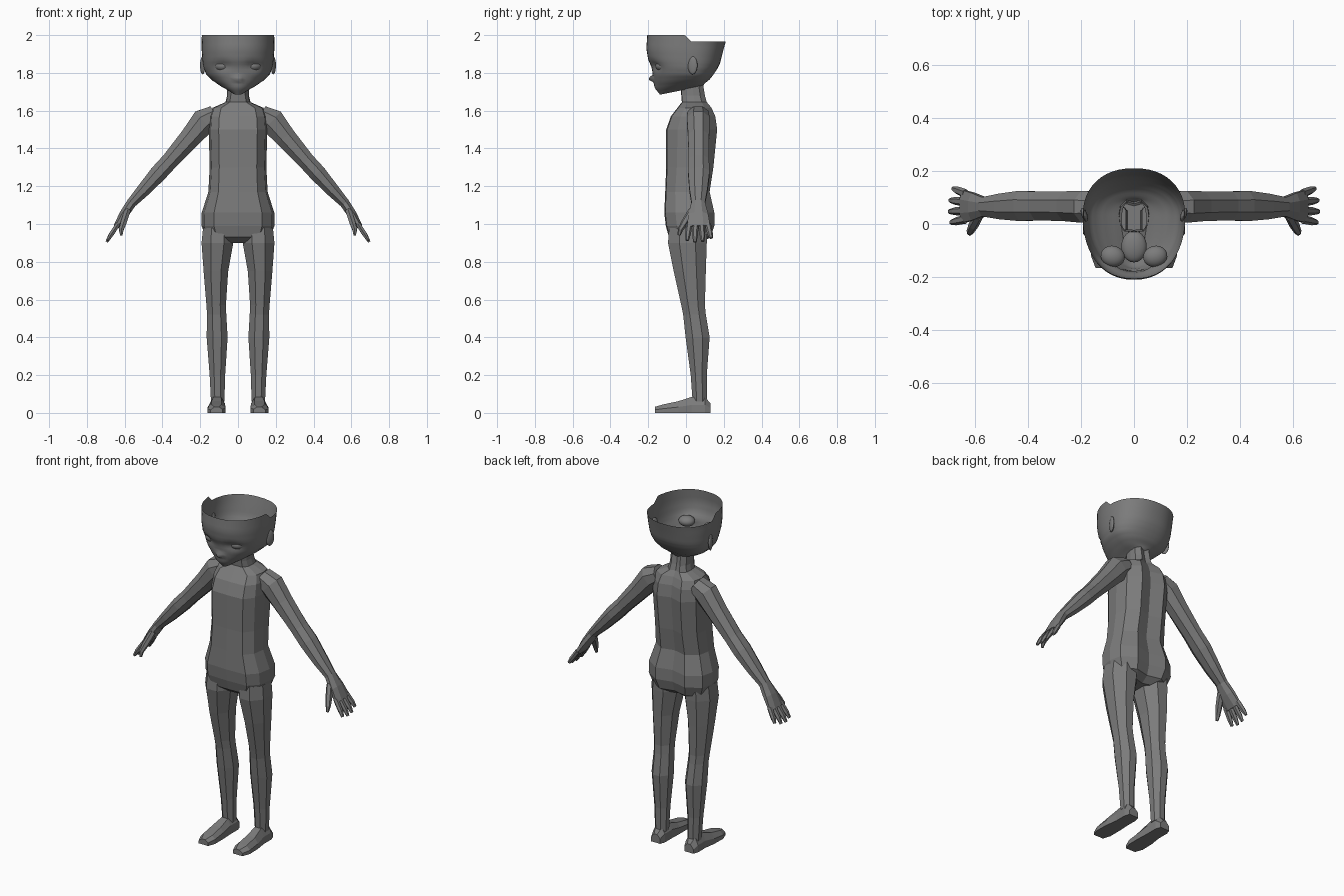
import bpy, bmesh, math
from mathutils import Vector

cube = bpy.data.objects.get("Cube")
if cube:
    bpy.data.objects.remove(cube)

skin = bpy.data.materials.new("grey skin")
skin.use_nodes = True
GREY = (0.2, 0.2, 0.2, 1)
skin.diffuse_color = GREY
skin.node_tree.nodes["Principled BSDF"].inputs["Base Color"].default_value = GREY


def finish(name, bm, mirror=False, smooth=None):
    """Turn a bmesh into a named object, mirrored over x if asked."""
    bmesh.ops.recalc_face_normals(bm, faces=bm.faces)
    mesh = bpy.data.meshes.new(name)
    bm.to_mesh(mesh)
    bm.free()
    mesh.materials.append(skin)
    ob = bpy.data.objects.new(name, mesh)
    bpy.context.collection.objects.link(ob)
    if mirror:
        ob.modifiers.new("mirror", 'MIRROR')
    if smooth:
        bpy.ops.object.select_all(action='DESELECT')
        ob.select_set(True)
        bpy.context.view_layer.objects.active = ob
        bpy.ops.object.shade_smooth_by_angle(angle=math.radians(smooth))
    return ob


def loft(bm, rings, start=True, end=True):
    """Skin a list of equal point rings, capping the ends if asked."""
    loops = [[bm.verts.new(p) for p in ring] for ring in rings]
    n = len(loops[0])
    for a, b in zip(loops, loops[1:]):
        for i in range(n):
            j = (i + 1) % n
            bm.faces.new((a[i], a[j], b[j], b[i]))
    if start:
        bm.faces.new(loops[0])
    if end:
        bm.faces.new(loops[-1])


def oval(centre, u, v, n):
    """Ring of n points around a centre with half axes u and v."""
    c, u, v = Vector(centre), Vector(u), Vector(v)
    angles = [math.tau * (i + 0.5) / n for i in range(n)]
    k = 1 / math.cos(math.pi / n)
    return [c + u * math.cos(a) * k + v * math.sin(a) * k for a in angles]


def limb(bm, sections, n):
    """Tube in the xz plane; sections are x, y, z, in-plane radius, y radius."""
    rings = []
    for i, (x, y, z, ru, rv) in enumerate(sections):
        a = Vector(sections[max(i - 1, 0)][:3])
        b = Vector(sections[min(i + 1, len(sections) - 1)][:3])
        d = (b - a).normalized()
        u = Vector((0, 1, 0)).cross(d).normalized()
        v = d.cross(u)
        rings.append(oval((x, y, z), u * ru, v * rv, n))
    loft(bm, rings)


# Torso and neck: height, half width, front y, back y
half = [(0, -1), (.66, -.96), (.93, -.55), (1, .05), (.92, .6), (.5, 1), (0, .82)]
outline = half + [(-x, y) for x, y in half[-2:0:-1]]
torso_levels = [(.9, .09, -.05, .08), (.93, .17, -.09, .13), (.99, .193, -.107, .15),
                (1.06, .192, -.115, .15), (1.17, .157, -.11, .125),
                (1.3, .15, -.105, .145), (1.5, .155, -.105, .165),
                (1.57, .15, -.08, .155), (1.615, .135, -.045, .135),
                (1.645, .066, -.022, .11), (1.68, .058, -.025, .1),
                (1.77, .055, -.03, .085)]
bm = bmesh.new()
loft(bm, [[(x * w, (f + b) / 2 + y * (b - f) / 2, z) for x, y in outline]
          for z, w, f, b in torso_levels], end=False)
finish("torso_and_neck", bm)

# Legs: height, inner x, outer x, front y, back y
leg_levels = [(.98, .03, .185, -.09, .11), (.9, .025, .193, -.095, .11),
              (.75, .052, .182, -.065, .105), (.57, .064, .167, -.025, .1),
              (.52, .062, .164, -.015, .105), (.4, .055, .166, -.002, .125),
              (.2, .068, .15, .025, .11), (.06, .072, .143, .035, .11)]
bm = bmesh.new()
loft(bm, [oval(((a + b) / 2, (f + k) / 2, z), ((b - a) / 2, 0, 0), (0, (k - f) / 2, 0), 8)
          for z, a, b, f, k in leg_levels])
finish("legs", bm, mirror=True)

# Feet: y, inner x, outer x, top height
foot_levels = [(-.165, .082, .145, .032), (-.12, .067, .162, .045), (-.04, .067, .16, .062),
               (.03, .07, .15, .085), (.1, .07, .15, .085), (.13, .08, .14, .05)]
bm = bmesh.new()
loft(bm, [[(a, y, 0), (b, y, 0), (b, y, h * .5), (b - .02, y, h), (a + .02, y, h), (a, y, h * .6)]
          for y, a, b, h in foot_levels])
finish("feet", bm, mirror=True)

# Arms and palms
bm = bmesh.new()
limb(bm, [(.12, .065, 1.58, .05, .055), (.18, .065, 1.545, .068, .06),
          (.25, .067, 1.46, .056, .056), (.36, .068, 1.335, .045, .054),
          (.42, .068, 1.27, .045, .057), (.5, .066, 1.18, .036, .048),
          (.565, .065, 1.11, .026, .036), (.605, .065, 1.05, .024, .052),
          (.645, .067, .985, .015, .062)], 8)
finish("arms", bm, mirror=True)

# Fingers and thumb
bm = bmesh.new()
for y, spread, reach in [(.018, -.008, .9), (.05, -.002, 1), (.083, .004, .95), (.115, .012, .75)]:
    limb(bm, [(.635, y, 1, .012, .015), (.64 + .035 * reach, y + spread, .985 - .045 * reach, .012, .013),
              (.64 + .055 * reach, y + spread * 1.5, .985 - .08 * reach, .007, .008)], 6)
limb(bm, [(.585, .035, 1.07, .016, .02), (.605, -.005, 1.01, .016, .017),
          (.618, -.03, .97, .012, .012), (.618, -.037, .94, .006, .007)], 6)
finish("fingers", bm, mirror=True)

# Open head shell: front z, back z, front y, back y, half width
head_levels = [(2, 1.965, -.205, .21, .193), (1.93, 1.91, -.21, .195, .192),
               (1.87, 1.85, -.2, .18, .187), (1.83, 1.82, -.183, .165, .181),
               (1.79, 1.79, -.175, .145, .167), (1.75, 1.765, -.168, .125, .135),
               (1.715, 1.745, -.158, .1, .095), (1.685, 1.73, -.138, .09, .045),
               (1.71, 1.725, -.03, .085, .055)]
# Facial relief: x, z, radius x, radius z, push along y
relief = [(0, 1.768, .018, .014, -.03), (0, 1.733, .03, .007, -.012),
          (0, 1.743, .03, .005, .006), (0, 1.712, .03, .012, -.004),
          (.082, 1.837, .038, .026, .016), (-.082, 1.837, .038, .026, .016)]
COLS, STEPS, MID = 48, 3, .03
rings = []
for hi, lo in zip(head_levels, head_levels[1:] + [None]):
    for s in range(STEPS if lo else 1):
        t = s / STEPS
        zf, zb, yf, yb, w = [p + (q - p) * t for p, q in zip(hi, lo or hi)]
        ring = []
        for i in range(COLS):
            a = math.tau * i / COLS
            cx, cy = math.sin(a), -math.cos(a)
            x = w * math.copysign(abs(cx) ** .9, cx)
            y = MID + (MID - yf if cy < 0 else yb - MID) * math.copysign(abs(cy) ** .9, cy)
            z = zf + (zb - zf) * (y - yf) / (yb - yf)
            if not rings:
                z = zf if y < MID - .01 else zb
            if cy < 0:
                y += sum(d * math.exp(-((x - px) / rx) ** 2 - ((z - pz) / rz) ** 2)
                         for px, pz, rx, rz, d in relief)
            ring.append((x, y, z))
        rings.append(ring)
bm = bmesh.new()
loft(bm, rings, start=False, end=False)
finish("head_shell", bm, smooth=50)


def ball(name, centre, size, tilt=0, mirror=True):
    """Smooth ellipsoid, turned about z."""
    bm = bmesh.new()
    bmesh.ops.create_uvsphere(bm, u_segments=20, v_segments=12, radius=1)
    rot = math.cos(tilt), math.sin(tilt)
    for v in bm.verts:
        x, y, z = (c * s for c, s in zip(v.co, size))
        v.co = Vector((x * rot[0] - y * rot[1], x * rot[1] + y * rot[0], z)) + Vector(centre)
    return finish(name, bm, mirror, 60)


# Eyes, ears and the mouth pocket inside the head
ball("eyes", (.08, -.122, 1.837), (.046, .04, .03), .25)
ball("ears", (.187, .035, 1.84), (.011, .027, .048), -.35)
ball("mouth_pocket", (0, -.085, 1.74), (.048, .06, .026), mirror=False)
